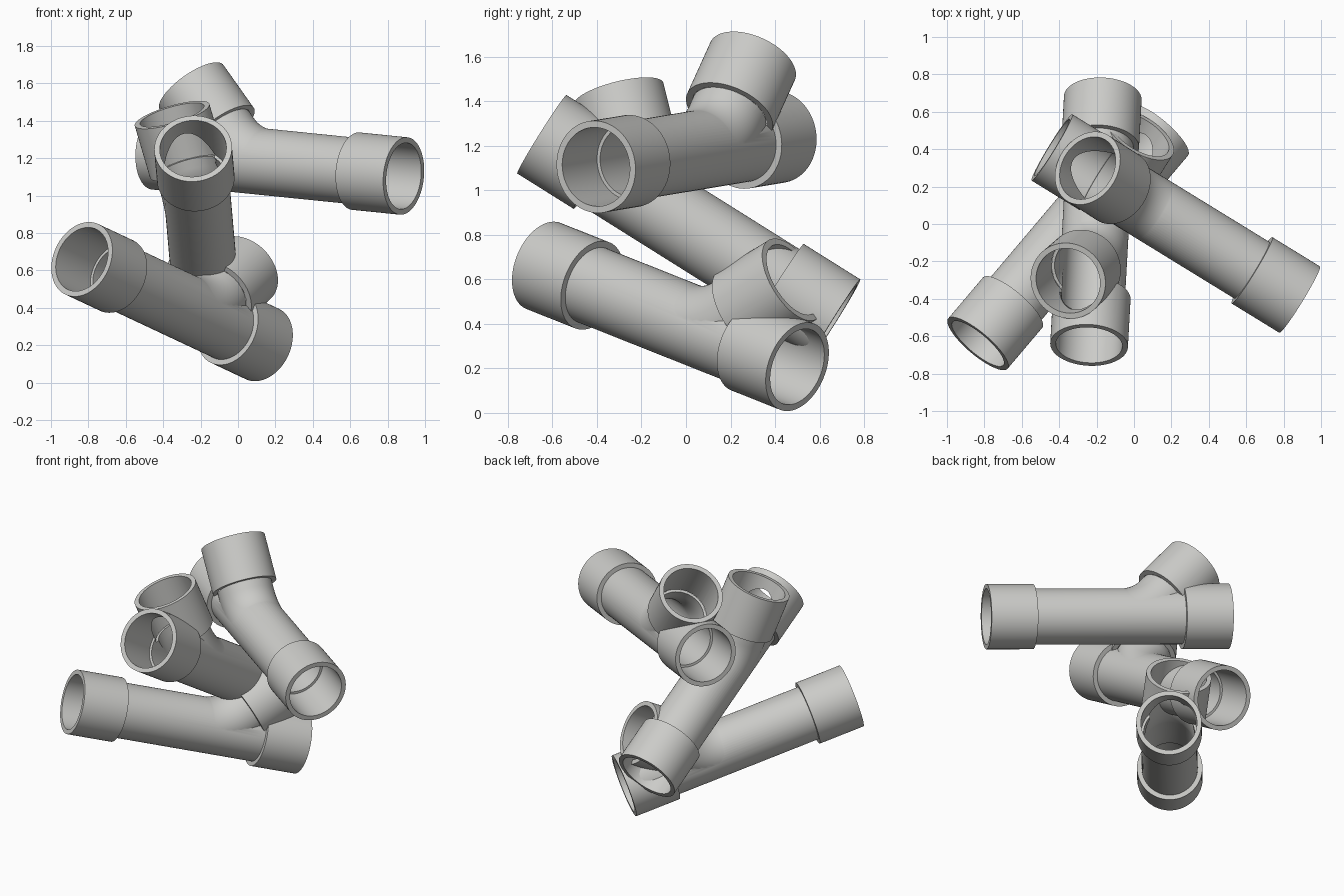
import bpy, bmesh, math
from mathutils import Vector, Matrix

cube = bpy.data.objects.get("Cube")
if cube:
    bpy.data.objects.remove(cube)

SIDES = 72
LONG, SHORT, BRANCH = 1.013, 0.547, 0.505   # arm lengths from the junction
SOCKET = 0.30                               # socket depth
SOCKET_R, PIPE_R = 0.208, 0.178
SEAT_R, BORE_R = 0.178, 0.162               # inside radii of socket and pipe
BEND_R = 0.37
ANGLE = math.radians(45)

plastic = bpy.data.materials.new("light_grey_plastic")
plastic.use_nodes = True
grey = (0.6, 0.6, 0.58, 1)
plastic.diffuse_color = grey
plastic.node_tree.nodes["Principled BSDF"].inputs["Base Color"].default_value = grey


def tube(name, stations):
    """Closed solid swept in the xy plane; each station is (x, y, angle, radius)."""
    bm = bmesh.new()
    rings = []
    for x, y, a, r in stations:
        side = Vector((-math.sin(a), math.cos(a), 0))
        ring = []
        for i in range(SIDES):
            t = 2 * math.pi * i / SIDES
            p = Vector((x, y, 0)) + side * (r * math.cos(t)) + Vector((0, 0, r * math.sin(t)))
            ring.append(bm.verts.new(p))
        rings.append(ring)
    for a, b in zip(rings, rings[1:]):
        for i in range(SIDES):
            j = (i + 1) % SIDES
            bm.faces.new((a[i], a[j], b[j], b[i]))
    bm.faces.new(rings[0])
    bm.faces.new(rings[-1])
    bmesh.ops.recalc_face_normals(bm, faces=bm.faces[:])
    mesh = bpy.data.meshes.new(name)
    bm.to_mesh(mesh)
    bm.free()
    mesh.materials.append(plastic)
    ob = bpy.data.objects.new(name, mesh)
    bpy.context.collection.objects.link(ob)
    return ob


def main_run(name, pipe_r, socket_r, extra):
    a, b = -LONG, SHORT
    return tube(name, [(a - extra, 0, 0, socket_r), (a + SOCKET, 0, 0, socket_r),
                       (a + SOCKET, 0, 0, pipe_r), (b - SOCKET, 0, 0, pipe_r),
                       (b - SOCKET, 0, 0, socket_r), (b + extra, 0, 0, socket_r)])


def branch_run(name, pipe_r, socket_r, extra):
    # bend that leaves the main run tangentially, then a straight socket
    start = -BEND_R * math.tan(ANGLE / 2)
    steps = 14
    path = []
    for i in range(steps + 1):
        a = ANGLE * i / steps
        path.append((start + BEND_R * math.sin(a), BEND_R * (1 - math.cos(a)), a, pipe_r))
    c, s = math.cos(ANGLE), math.sin(ANGLE)
    for dist, r in ((BRANCH - SOCKET, pipe_r), (BRANCH - SOCKET, socket_r), (BRANCH + extra, socket_r)):
        path.append((dist * c, dist * s, ANGLE, r))
    return tube(name, path)


# One hollow three-way fitting
fitting = main_run("upper_fitting", PIPE_R, SOCKET_R, 0)
helpers = [
    (branch_run("branch_outside", PIPE_R - 0.0015, SOCKET_R, 0), 'UNION'),
    (main_run("main_bore", BORE_R, SEAT_R, 0.01), 'DIFFERENCE'),
    (branch_run("branch_bore", BORE_R - 0.0015, SEAT_R, 0.01), 'DIFFERENCE'),
]
bpy.context.view_layer.objects.active = fitting
for helper, operation in helpers:
    helper.hide_render = True
    mod = fitting.modifiers.new(operation.lower(), 'BOOLEAN')
    mod.operation = operation
    mod.solver = 'EXACT'
    mod.object = helper
    bpy.ops.object.modifier_apply(modifier=mod.name)
for helper, operation in helpers:
    bpy.data.objects.remove(helper)

bpy.ops.object.select_all(action='DESELECT')
fitting.select_set(True)
bpy.ops.object.shade_smooth_by_angle(angle=math.radians(30))


def place(ob, far_end, near_end, lean):
    """Lay the main run from far_end to near_end, with the branch leaning one way."""
    far_end, near_end = Vector(far_end), Vector(near_end)
    u = (near_end - far_end).normalized()
    v = Vector(lean)
    v = (v - u * v.dot(u)).normalized()
    w = u.cross(v)
    origin = (far_end + near_end) / 2 + u * (LONG - SHORT) / 2
    rot = Matrix((u, v, w)).transposed().to_4x4()
    ob.matrix_world = Matrix.Translation(origin) @ rot


def copy(name):
    ob = bpy.data.objects.new(name, fitting.data.copy())
    bpy.context.collection.objects.link(ob)
    return ob


# The three stacked fittings
place(fitting, (0.887, -0.405, 1.105), (-0.44, 0.41, 1.24), (0.08, -0.03, 1))
place(copy("middle_fitting"), (-0.167, 0.67, 0.425), (-0.24, -0.645, 1.25), (-0.34, 0.51, 0.79))
place(copy("lower_fitting"), (-0.835, -0.64, 0.66), (0.13, 0.5, 0.207), (0.05, 0.33, 0.94))
